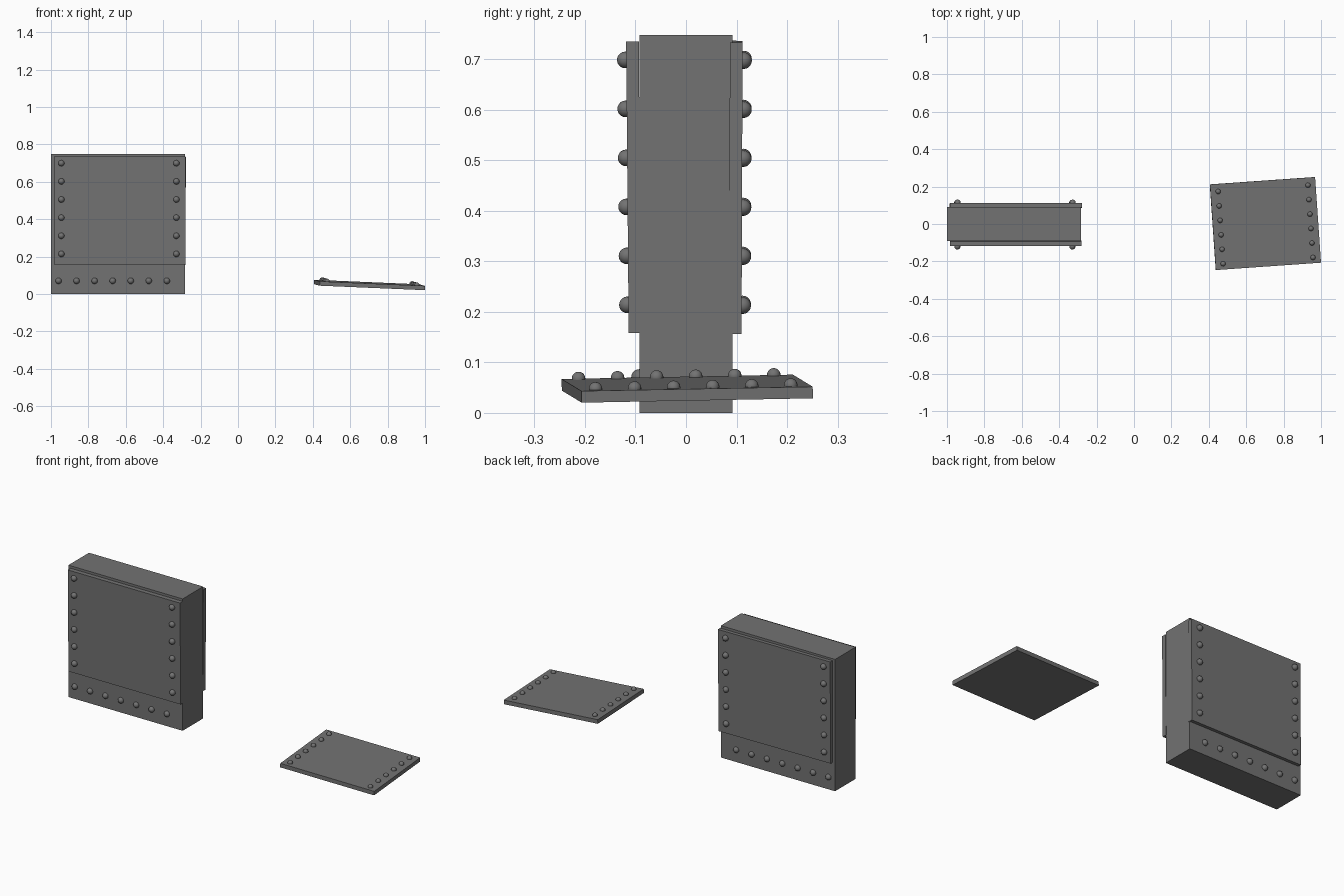
import bpy, bmesh, math
from mathutils import Matrix, Vector

if "Cube" in bpy.data.objects:
    bpy.data.objects.remove(bpy.data.objects["Cube"])

steel = bpy.data.materials.new("dark steel grey")
steel.diffuse_color = (0.17, 0.17, 0.17, 1)
steel.use_nodes = True
steel.node_tree.nodes["Principled BSDF"].inputs["Base Color"].default_value = steel.diffuse_color


def finish(name, bm, matrix, smooth=False):
    me = bpy.data.meshes.new(name)
    bmesh.ops.recalc_face_normals(bm, faces=bm.faces[:])
    bm.to_mesh(me)
    bm.free()
    me.materials.append(steel)
    for p in me.polygons:
        p.use_smooth = smooth
    ob = bpy.data.objects.new(name, me)
    bpy.context.collection.objects.link(ob)
    ob.matrix_world = matrix
    return ob


def box(name, size, matrix):
    bm = bmesh.new()
    bmesh.ops.create_cube(bm, size=1)
    bmesh.ops.scale(bm, vec=size, verts=bm.verts[:])
    return finish(name, bm, matrix)


def rivets(name, points, matrix, r=0.0165):
    # dome heads whose outward direction is local +z
    bm = bmesh.new()
    for p in points:
        bmesh.ops.create_uvsphere(bm, u_segments=16, v_segments=10, radius=r,
                                  matrix=Matrix.Translation(Vector(p)))
    return finish(name, bm, matrix, True)


def panel(name, w, h, t, matrix, dx, dy, r, off=(0, 0)):
    # flat plate in local xy, with a column of six rivets near each side
    box(name, (w, h, t), matrix)
    pts = [(s * dx + off[0], (i - 2.5) * dy + off[1], t / 2 + 0.002)
           for s in (-1, 1) for i in range(6)]
    rivets(name + "_rivets", pts, matrix, r)


T, R = Matrix.Translation, Matrix.Rotation

# wall block
box("wall_block", (0.717, 0.184, 0.748), T((-0.6415, 0, 0.374)))

# front and back cover panels, leaning very slightly
front = T((-0.633, -0.1035, 0.4465)) @ R(math.radians(90.5), 4, "X")
panel("front_panel", 0.704, 0.577, 0.025, front, 0.3075, 0.097, 0.0165, (-0.004, 0.01))
back = (T((-0.632, 0.0985, 0.4465)) @ R(math.radians(0.3), 4, "Y")
        @ R(math.pi, 4, "Z") @ R(math.radians(90.2), 4, "X"))
panel("back_panel", 0.704, 0.577, 0.025, back, 0.3075, 0.097, 0.0165, (0.005, 0.01))

# row of rivets along the foot of the block, both sides
for side, y in (("front", -0.092), ("back", 0.092)):
    rivets(side + "_foot_rivets",
           [(-0.67 + (i - 3) * 0.0965, y, 0.07) for i in range(7)], Matrix())

# loose panel lying near the ground
loose = (T((0.7025, 0.0025, 0.048)) @ R(math.radians(2.5), 4, "Y")
         @ R(math.radians(0.9), 4, "X") @ R(math.radians(4), 4, "Z"))
panel("loose_panel", 0.564, 0.459, 0.023, loose, 0.241, 0.0775, 0.0135, (0, -0.005))
